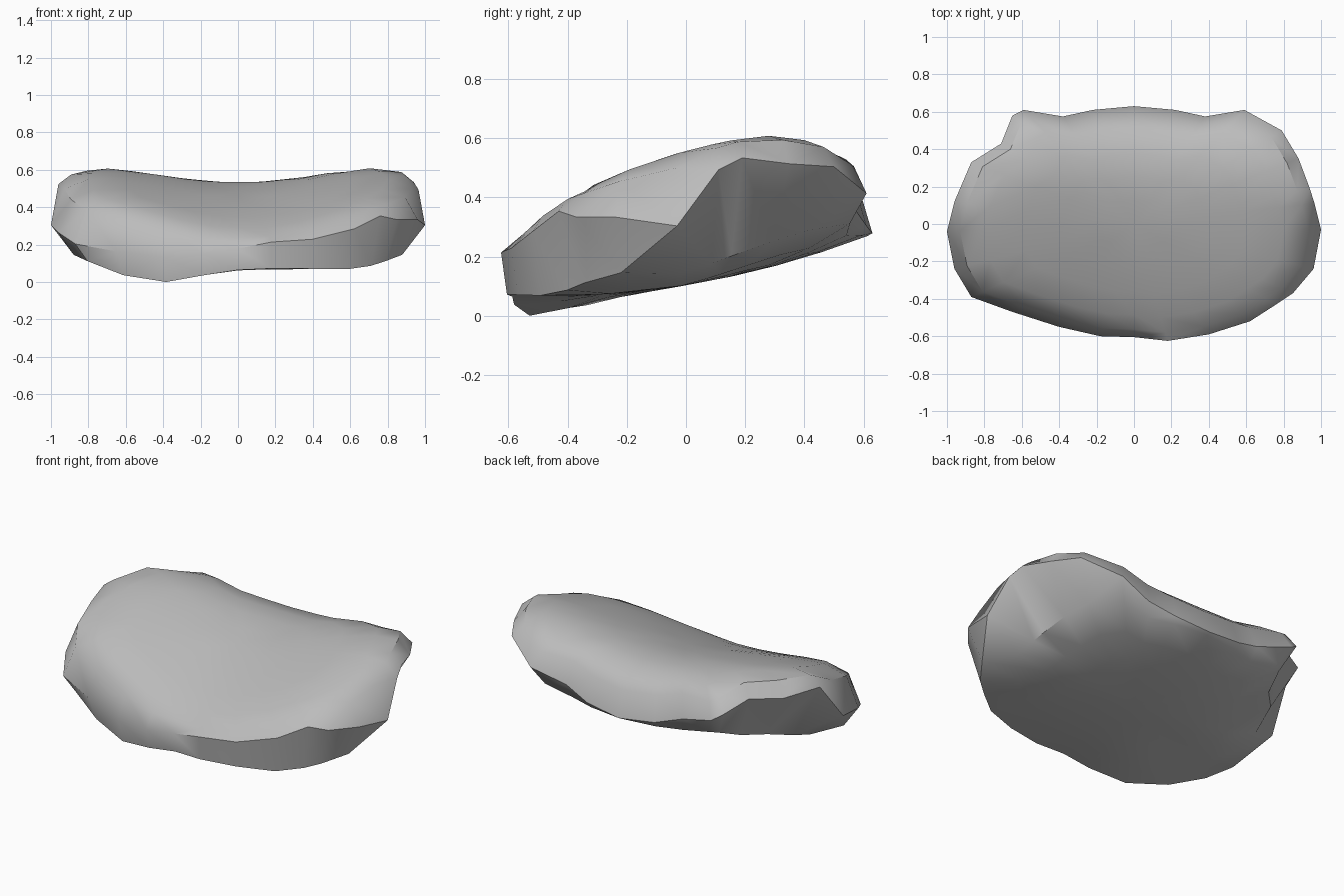
import bpy, bmesh, math
from mathutils import Vector

cube = bpy.data.objects.get("Cube")
if cube:
    bpy.data.objects.remove(cube, do_unlink=True)


def make_material(name, value):
    mat = bpy.data.materials.new(name)
    mat.use_nodes = True
    color = (value, value, value, 1.0)
    mat.diffuse_color = color
    mat.node_tree.nodes["Principled BSDF"].inputs["Base Color"].default_value = color
    return mat


# Widest outline of the slab, counter-clockwise from its left side
outline = [
    (1, -.03, .31), (.965, .11, .5), (.94, .19, .54), (.88, .35, .52), (.79, .5, .51),
    (.59, .61, .42), (.38, .575, .36), (.22, .61, .31), (0, .63, .285),
    (-.22, .61, .31), (-.38, .575, .36), (-.59, .61, .42), (-.65, .58, .46),
    (-.71, .43, .51), (-.87, .33, .52), (-.96, .12, .53), (-1, -.04, .31),
    (-.96, -.24, .27), (-.87, -.39, .21), (-.65, -.47, .17), (-.4, -.55, .14),
    (-.18, -.6, .155), (0, -.605, .185), (.18, -.625, .22), (.4, -.59, .235),
    (.62, -.52, .29), (.76, -.43, .36), (.85, -.37, .34), (.96, -.24, .34),
]


def top_height(x, y):
    # Tilted saddle: rises to the back, dished along the middle, rounded off behind
    slope = .485 + .28 * y - .22 * y * y - .7 * max(0, y - .2) ** 2
    return slope + .08 * math.sin(1.8 * x) ** 2


def bottom_height(x, y):
    # Tilted underside, raised at the sides and back corners, one low bump at the front
    bump = math.exp(-14 * ((x + .4) ** 2 + (y + .55) ** 2))
    sides = .4 * x * x * max(0, y) + .3 * max(0, abs(x) - .65)
    return .11 + .16 * y + .18 * y * y + sides - .07 * bump


def undercut(x, y):
    # The sides lean in more behind the middle than in front
    return .97 - (.18 if y > -.1 else .06) * x * x


bm = bmesh.new()


def top_ring(scale, rounding=0):
    ring = []
    for x, y, z in outline:
        px, py = x * scale, y * scale
        h = top_height(px, py)
        ring.append(bm.verts.new((px, py, h + (z - h) * rounding)))
    return ring


def bottom_ring(scale):
    ring = []
    for x, y, z in outline:
        s = scale * undercut(x, y)
        ring.append(bm.verts.new((x * s, y * s, bottom_height(x * s, y * s))))
    return ring


# Rings from the middle of the top, around the rim, to the middle of the underside
rings = [top_ring(s) for s in (.2, .4, .6, .8)]
rings.append(top_ring(.93, .2))
rings.append([bm.verts.new(p) for p in outline])
rings += [bottom_ring(s) for s in (1, .75, .5, .25)]

count = len(outline)
for upper, lower in zip(rings, rings[1:]):
    for i in range(count):
        j = (i + 1) % count
        bm.faces.new((upper[i], lower[i], lower[j], upper[j]))

# Close both middles with a fan
for ring, height in ((rings[0], top_height), (rings[-1], bottom_height)):
    middle = bm.verts.new((0, 0, height(0, 0)))
    for i in range(count):
        bm.faces.new((middle, ring[i], ring[(i + 1) % count]))

# Split the rim walls into chipped facets
walls = {v for ring in rings[4:7] for v in ring}
bmesh.ops.triangulate(bm, faces=[f for f in bm.faces if all(v in walls for v in f.verts)])
bmesh.ops.recalc_face_normals(bm, faces=bm.faces)

# Rest the slab on the ground
lowest = min(v.co.z for v in bm.verts)
bmesh.ops.translate(bm, verts=bm.verts, vec=Vector((0, 0, -lowest)))

mesh = bpy.data.meshes.new("rock_slab")
bm.to_mesh(mesh)
bm.free()
mesh.materials.append(make_material("stone grey", .5))
slab = bpy.data.objects.new("rock_slab", mesh)
bpy.context.collection.objects.link(slab)

for obj in bpy.context.selected_objects:
    obj.select_set(False)
slab.select_set(True)
bpy.context.view_layer.objects.active = slab
bpy.ops.object.shade_smooth_by_angle(angle=math.radians(38))
